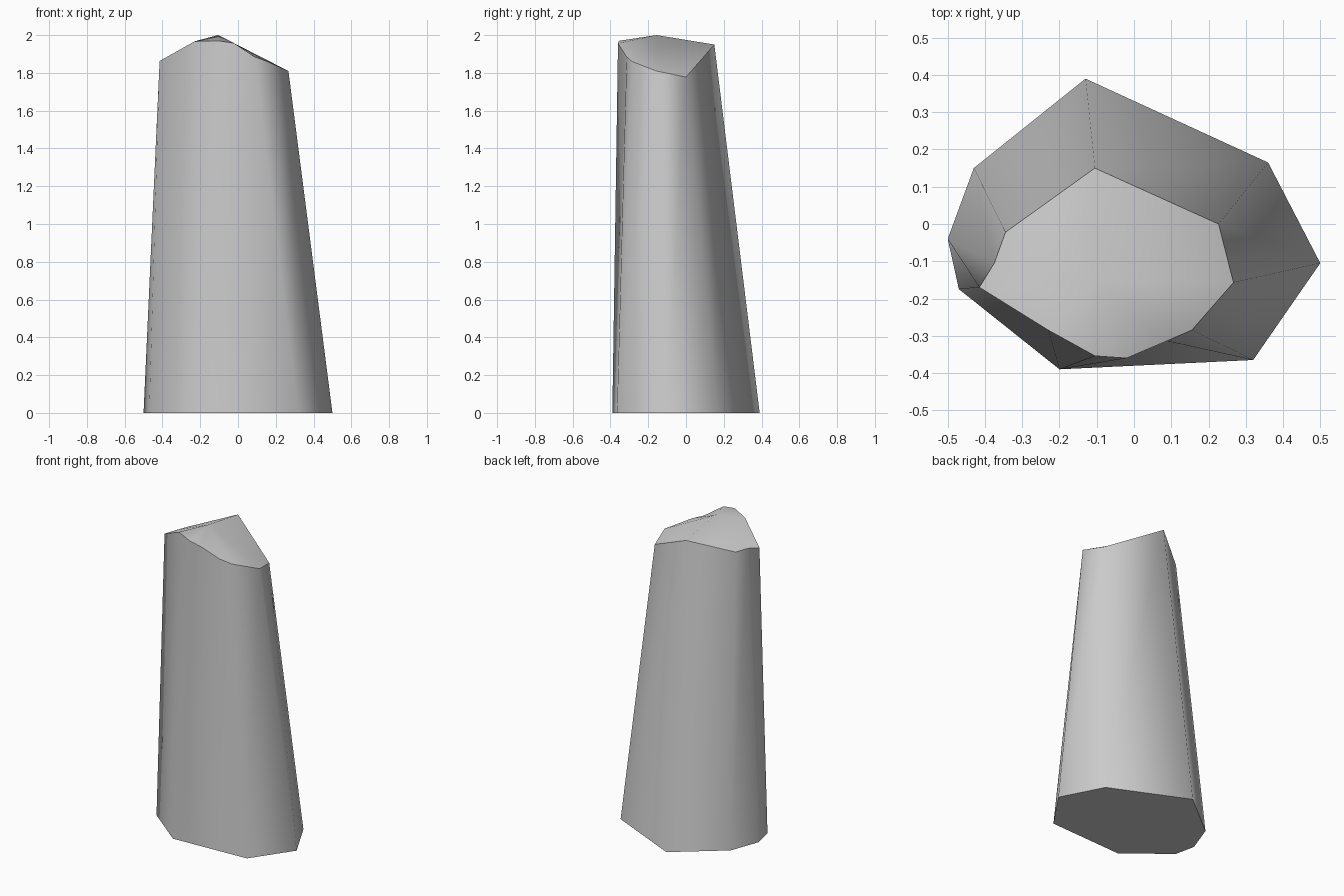
import bpy
import bmesh

cube = bpy.data.objects.get("Cube")
if cube:
    bpy.data.objects.remove(cube, do_unlink=True)

# Stone colour
stone = bpy.data.materials.new("stone_grey")
stone.use_nodes = True
colour = (0.6, 0.6, 0.6, 1)
stone.diffuse_color = colour
bsdf = stone.node_tree.nodes["Principled BSDF"]
bsdf.inputs["Base Color"].default_value = colour
bsdf.inputs["Roughness"].default_value = 0.9

# Ground outline of the standing stone
base_outline = [(-.50, -.04), (-.43, .15), (-.13, .39), (.36, .165),
                (.50, -.105), (.32, -.365), (-.20, -.39), (-.47, -.175)]

# Broken upper rim: position, and the base corner each point rises from
rim_outline = [((-.345, -.022, 1.872), 1), ((-.105, .15, 1.95), 2),
               ((.227, 0, 1.778), 3), ((.267, -.157, 1.81), 4),
               ((.155, -.285, 1.86), 5), ((.088, -.314, 1.885), 5),
               ((-.02, -.36, 1.957), 6), ((-.105, -.354, 1.97), 6),
               ((-.23, -.285, 1.967), 6), ((-.415, -.17, 1.863), 7),
               ((-.375, -.105, 1.873), 0)]
peak_position = (-.105, -.155, 2)

bm = bmesh.new()
base = [bm.verts.new((x, y, 0)) for x, y in base_outline]
rim = [(bm.verts.new(position), base[corner]) for position, corner in rim_outline]
peak = bm.verts.new(peak_position)

# Underside, tapering sides and faceted top
bm.faces.new(base)
for (a, foot_a), (b, foot_b) in zip(rim, rim[1:] + rim[:1]):
    if foot_a == foot_b:
        bm.faces.new((a, b, foot_a))
    else:
        bm.faces.new((a, b, foot_b, foot_a))
    bm.faces.new((a, b, peak))
bmesh.ops.recalc_face_normals(bm, faces=bm.faces)

# Smooth surfaces with crisp rim and ground edges
for face in bm.faces:
    face.smooth = True
rim_verts = {v for v, foot in rim}
for ring in (set(base), rim_verts):
    for edge in bm.edges:
        if set(edge.verts) <= ring:
            edge.smooth = False

mesh = bpy.data.meshes.new("standing_stone")
bm.to_mesh(mesh)
bm.free()
mesh.materials.append(stone)
stone_object = bpy.data.objects.new("standing_stone", mesh)
bpy.context.collection.objects.link(stone_object)
